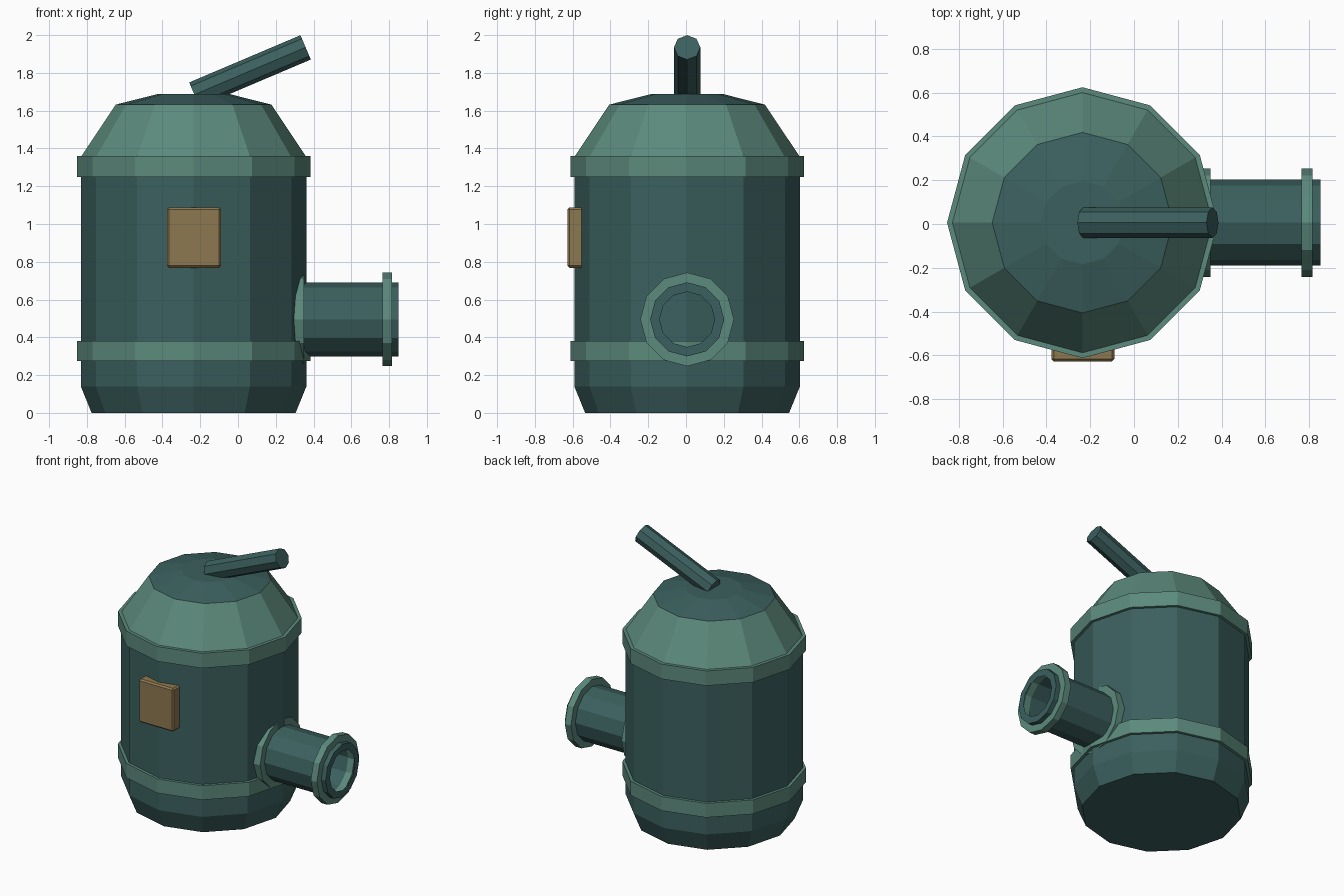
import bpy, bmesh, math
from mathutils import Matrix, Vector

if "Cube" in bpy.data.objects:
    bpy.data.objects.remove(bpy.data.objects["Cube"])

CX, CY, PIPE_Z = -0.235, 0.006, 0.495


def material(name, rgb):
    m = bpy.data.materials.new(name)
    m.diffuse_color = (*rgb, 1)
    m.use_nodes = True
    m.node_tree.nodes["Principled BSDF"].inputs["Base Color"].default_value = m.diffuse_color
    return m


DARK = material("dark_teal", (0.043, 0.117, 0.112))
LIGHT = material("light_teal", (0.107, 0.254, 0.202))
BRASS = material("brass", (0.27, 0.19, 0.08))


def add_object(name, bm, mat, matrix=None):
    if matrix:
        bm.transform(matrix)
    mesh = bpy.data.meshes.new(name)
    bm.to_mesh(mesh)
    bm.free()
    mesh.materials.append(mat)
    ob = bpy.data.objects.new(name, mesh)
    bpy.context.collection.objects.link(ob)
    return ob


def lathe(name, profile, mat, matrix, sides=12, cap_start=False, cap_end=False, closed=False):
    """Turn (radius, height) points around local z; the profile runs upwards on the outside."""
    bm = bmesh.new()
    rings = []
    for r, z in profile:
        rings.append([bm.verts.new((r * math.cos(2 * math.pi * i / sides),
                                    r * math.sin(2 * math.pi * i / sides), z))
                      for i in range(sides)])
    pairs = list(zip(rings, rings[1:]))
    if closed:
        pairs.append((rings[-1], rings[0]))
    for a, b in pairs:
        for i in range(sides):
            j = (i + 1) % sides
            bm.faces.new((a[i], a[j], b[j], b[i]))
    if cap_start:
        bm.faces.new(rings[0][::-1])
    if cap_end:
        bm.faces.new(rings[-1])
    return add_object(name, bm, mat, matrix)


def ring(name, inner, outer, z0, z1, matrix):
    lathe(name, [(inner, z0), (outer, z0), (outer, z1), (inner, z1)], LIGHT, matrix, closed=True)


# Tank: lower body, shoulder and top cap
tank = Matrix.Translation((CX, CY, 0))
lathe("tank_body", [(0.54, 0), (0.597, 0.14), (0.597, 1.355)], DARK, tank, cap_start=True)
lathe("tank_shoulder", [(0.597, 1.355), (0.412, 1.632)], LIGHT, tank)
lathe("tank_cap", [(0.412, 1.632), (0.19, 1.688)], DARK, tank, cap_end=True)

# Bands around the tank
for name, z0, z1 in (("lower_band", 0.275, 0.38), ("upper_band", 1.25, 1.36)):
    ring(name, 0.59, 0.618, z0, z1, tank)

# Side pipe with open end, and its two flanges
pipe = Matrix.Translation((0, CY, PIPE_Z)) @ Matrix.Rotation(math.pi / 2, 4, 'Y')
lathe("outlet_pipe", [(0.196, 0.28), (0.196, 0.85), (0.146, 0.85)], DARK, pipe)
ring("pipe_base_flange", 0.19, 0.248, 0.27, 0.35, pipe)
ring("pipe_end_flange", 0.19, 0.248, 0.765, 0.815, pipe)

# Slanted lever on top
direction = Vector((0.921, 0, 0.391))
lever = (Matrix.Translation((-0.231, CY, 1.685))
         @ Matrix.Rotation(math.atan2(direction.x, direction.z), 4, 'Y'))
lathe("lever", [(0.07, 0), (0.07, 0.64)], DARK, lever, sides=8, cap_start=True, cap_end=True)

# Front plate
bm = bmesh.new()
bmesh.ops.create_cube(bm, size=1, matrix=Matrix.Translation((-0.233, -0.585, 0.928))
                      @ Matrix.Diagonal((0.286, 0.086, 0.32, 1)))
bmesh.ops.bevel(bm, geom=bm.edges[:], offset=0.011, segments=1, affect='EDGES')
add_object("front_plate", bm, BRASS)
